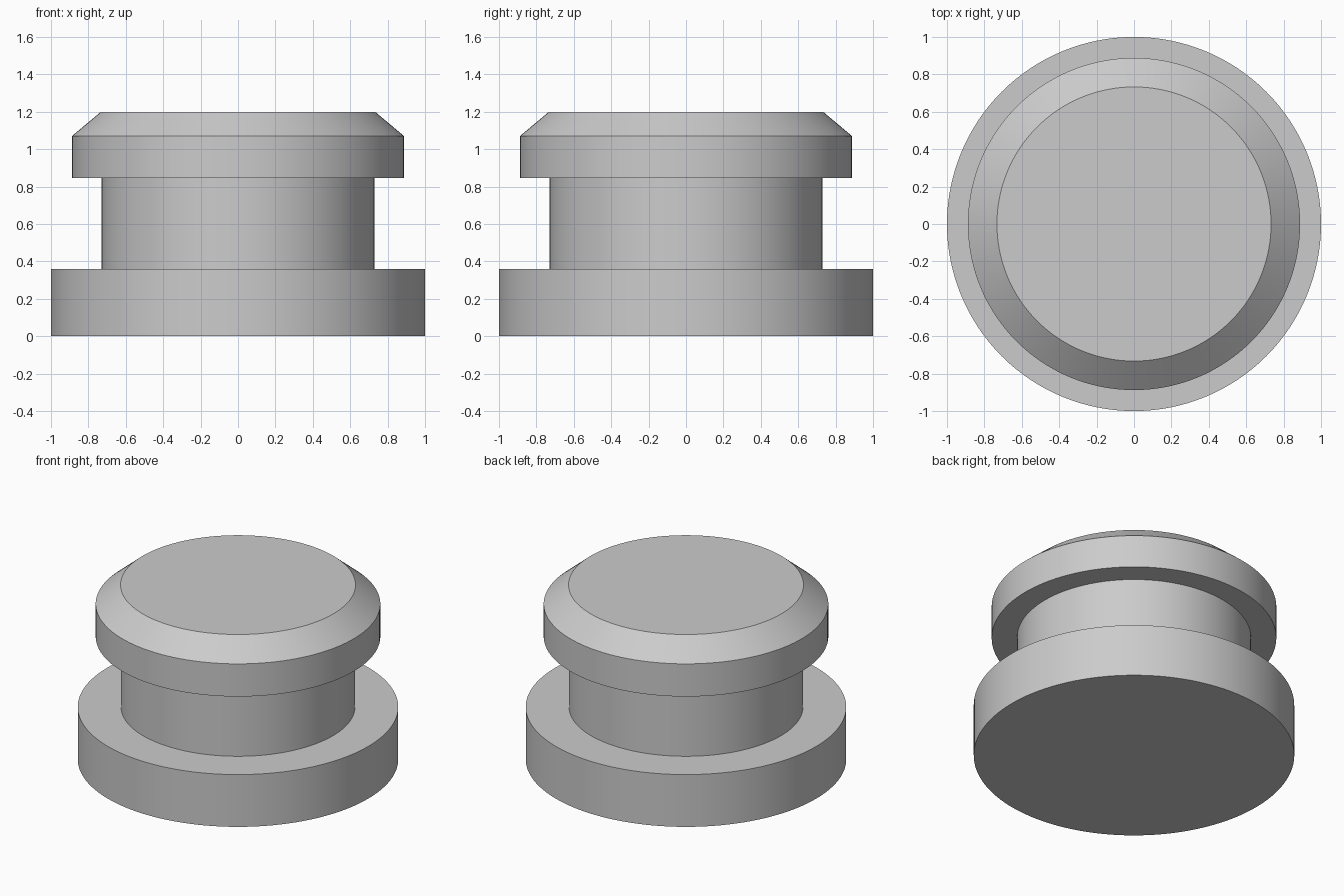
import bpy
import bmesh
from math import radians, tau
from mathutils import Matrix, Vector

cube = bpy.data.objects.get("Cube")
if cube:
    bpy.data.objects.remove(cube, do_unlink=True)

# Single plain grey finish
grey = bpy.data.materials.new("plain_grey")
grey.use_nodes = True
color = (0.6, 0.6, 0.6, 1.0)
grey.diffuse_color = color
grey.node_tree.nodes["Principled BSDF"].inputs["Base Color"].default_value = color

# Outline of the stepped plug as (radius, height), from the bottom up
profile = [
    (1.0, 0.0), (1.0, 0.36),        # base flange
    (0.73, 0.36), (0.73, 0.845),    # neck
    (0.888, 0.845), (0.888, 1.07),  # cap rim
    (0.733, 1.2),                   # cap chamfer
]
SEGMENTS = 128


def turned_part(name, outline, segments):
    """Revolve an outline about z and close both ends with flat discs."""
    bm = bmesh.new()
    rings = []
    for radius, height in outline:
        start = Vector((radius, 0, height))
        rings.append([bm.verts.new(Matrix.Rotation(tau * i / segments, 3, "Z") @ start)
                      for i in range(segments)])
    for low, high in zip(rings, rings[1:]):
        for i in range(segments):
            j = (i + 1) % segments
            bm.faces.new((low[i], low[j], high[j], high[i]))
    bm.faces.new(rings[0][::-1])
    bm.faces.new(rings[-1])
    mesh = bpy.data.meshes.new(name)
    bm.to_mesh(mesh)
    bm.free()
    mesh.materials.append(grey)
    obj = bpy.data.objects.new(name, mesh)
    bpy.context.collection.objects.link(obj)
    return obj


# One continuous turned body: flange, neck and chamfered cap
body = turned_part("flanged_plug", profile, SEGMENTS)
bpy.ops.object.select_all(action="DESELECT")
body.select_set(True)
bpy.context.view_layer.objects.active = body
bpy.ops.object.shade_smooth_by_angle(angle=radians(30))
